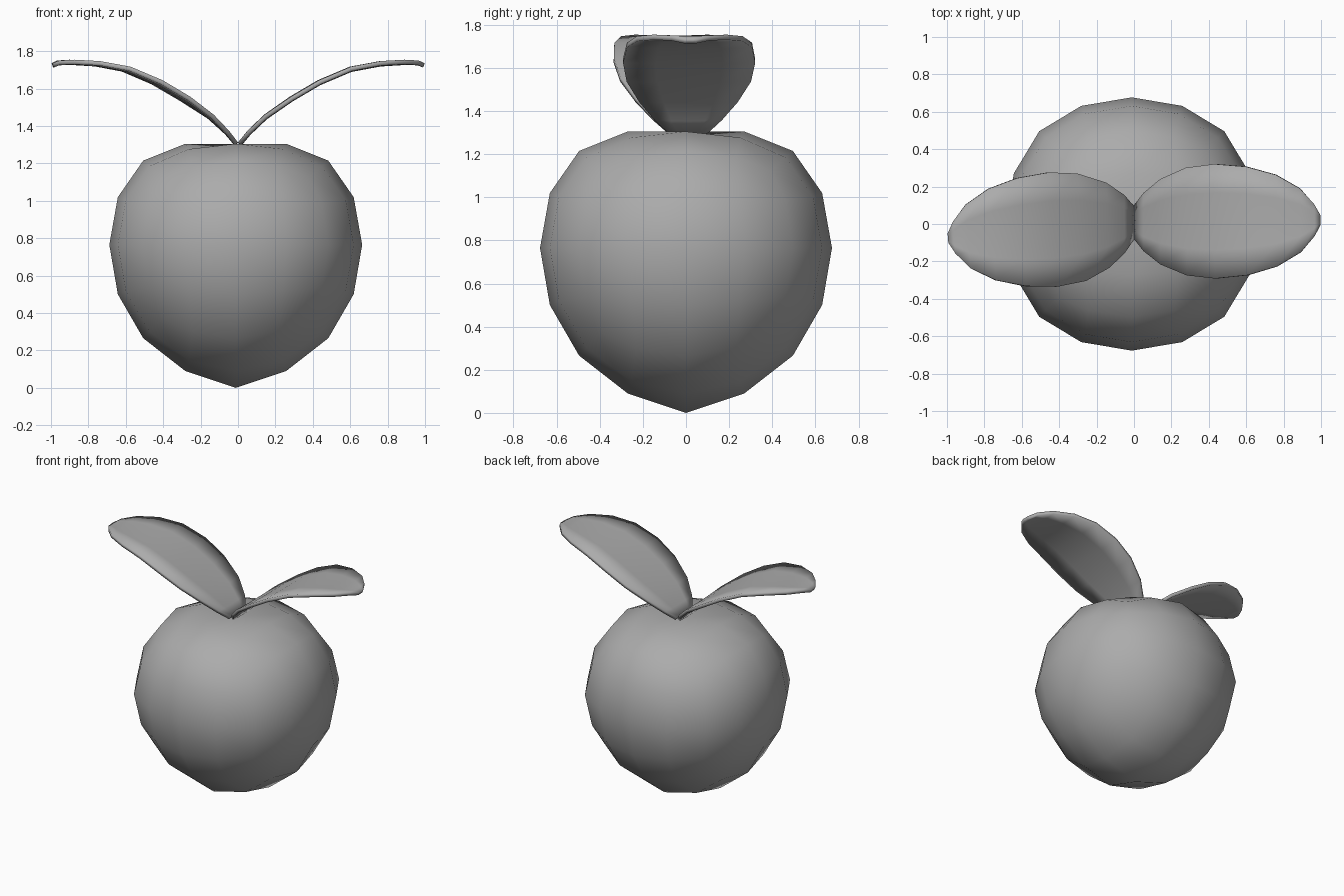
import bpy, bmesh, math

if "Cube" in bpy.data.objects:
    bpy.data.objects.remove(bpy.data.objects["Cube"])

gray = bpy.data.materials.new("medium_gray")
gray.diffuse_color = (0.41, 0.41, 0.41, 1)
gray.use_nodes = True
gray.node_tree.nodes["Principled BSDF"].inputs["Base Color"].default_value = gray.diffuse_color


def remap(value, pairs):
    """Piecewise linear mapping through (input, output) pairs."""
    for (a, fa), (b, fb) in zip(pairs, pairs[1:]):
        if value <= b or (b, fb) == pairs[-1]:
            return fa + (fb - fa) * (value - a) / (b - a)


# fruit body: subdivided cube, flattened on top and pointed below
bpy.ops.mesh.primitive_cube_add(size=2)
fruit = bpy.context.object
fruit.name = "fruit"
sub = fruit.modifiers.new("round", 'SUBSURF')
sub.levels = sub.render_levels = 2
sub.use_limit_surface = False
bpy.ops.object.modifier_apply(modifier="round")
profile = [(-1, 0), (-.933, .09), (-.733, .265), (-.4, .5), (0, .765),
           (.4, 1.02), (.733, 1.215), (.933, 1.305), (1, 1.285)]
top = max(v.co.z for v in fruit.data.vertices)
for v in fruit.data.vertices:
    n = v.co / top
    v.co = (n.x * .676 - .012, n.y * .677, remap(n.z, profile))
fruit.data.materials.append(gray)
bpy.ops.object.shade_smooth()

# leaf stations: distance from base, height, half width
STATIONS = [(0, 1.31, .09), (.05, 1.37, .155), (.14, 1.455, .228), (.28, 1.552, .288),
            (.43, 1.64, .306), (.6, 1.712, .29), (.76, 1.742, .245),
            (.89, 1.75, .17), (.965, 1.748, .085), (.998, 1.735, .025)]
ACROSS = (-1, -.5, 0, .5, 1)


def leaf(name, side, turn, shift):
    """Arched, slightly cupped blade growing toward +x or -x."""
    bm = bmesh.new()
    c, s = math.cos(turn), math.sin(turn)
    rows = []
    for d, z, w in STATIONS:
        row = []
        for a in ACROSS:
            x, y = side * d, a * w
            row.append(bm.verts.new((x * c - y * s * min(1, d * 4),
                                     x * s + y * c + shift,
                                     z + .005 * a * a * min(1, w / .2))))
        rows.append(row)
    for r0, r1 in zip(rows, rows[1:]):
        for i in range(len(ACROSS) - 1):
            quad = [r0[i], r1[i], r1[i + 1], r0[i + 1]]
            bm.faces.new(quad if side > 0 else quad[::-1])
    mesh = bpy.data.meshes.new(name)
    bm.to_mesh(mesh)
    bm.free()
    mesh.materials.append(gray)
    ob = bpy.data.objects.new(name, mesh)
    bpy.context.collection.objects.link(ob)
    thick = ob.modifiers.new("thickness", 'SOLIDIFY')
    thick.thickness = .024
    thick.offset = -1
    bpy.ops.object.select_all(action='DESELECT')
    ob.select_set(True)
    bpy.context.view_layer.objects.active = ob
    bpy.ops.object.modifier_apply(modifier="thickness")
    bpy.ops.object.shade_smooth()


leaf("right_leaf", 1, math.radians(.6), .01)
leaf("left_leaf", -1, math.radians(4.7), .006)
